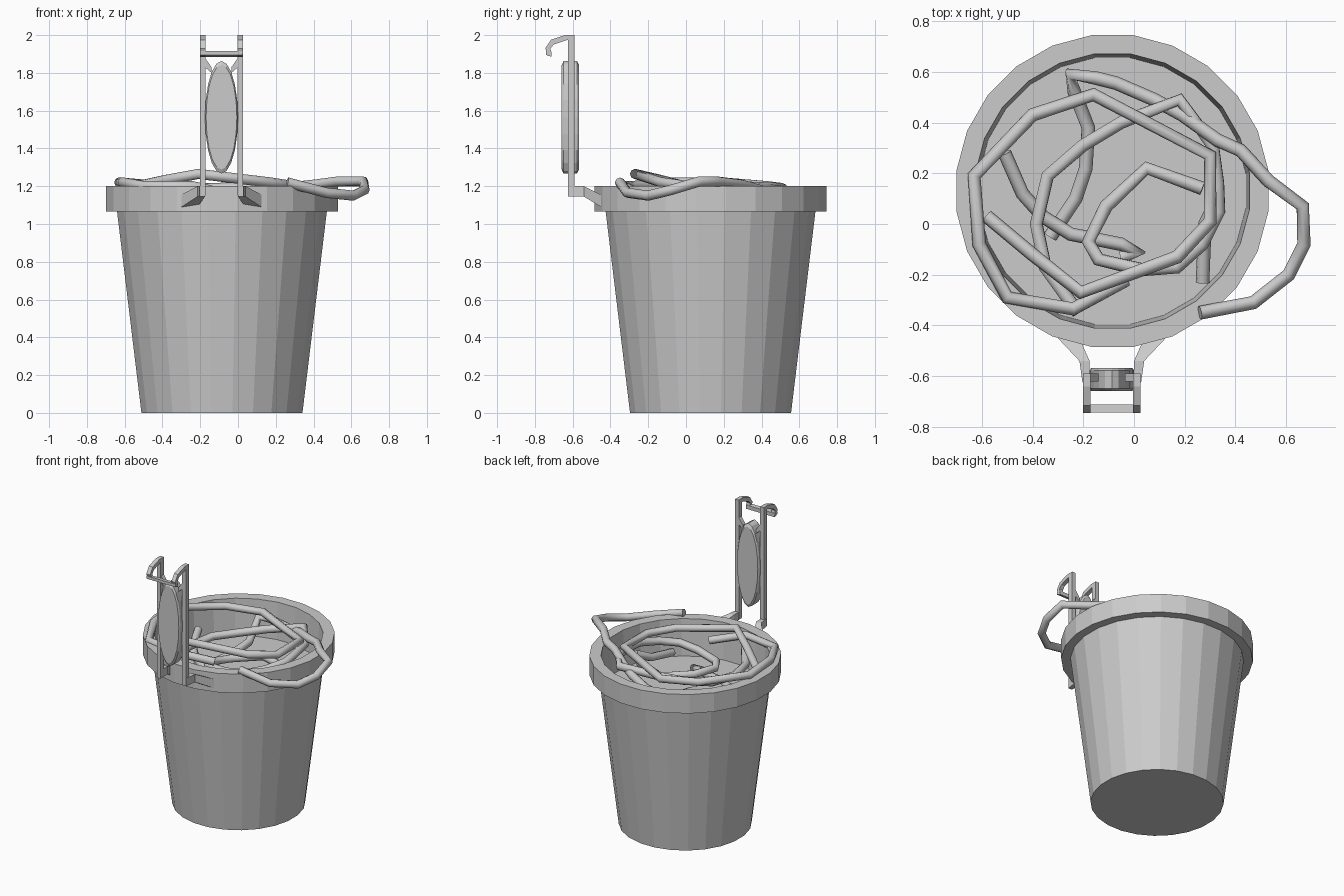
import bpy, bmesh
from math import cos, sin, pi

if "Cube" in bpy.data.objects:
    bpy.data.objects.remove(bpy.data.objects["Cube"])

CX, CY = -0.085, 0.13   # bucket axis
MX = -0.0875            # clip mirror plane


def finish(bm, name):
    bmesh.ops.recalc_face_normals(bm, faces=bm.faces)
    me = bpy.data.meshes.new(name)
    bm.to_mesh(me)
    bm.free()
    ob = bpy.data.objects.new(name, me)
    bpy.context.collection.objects.link(ob)
    return ob


def loft(name, rings):
    """Skin a list of equal-length vertex rings and cap both ends."""
    bm = bmesh.new()
    rows = [[bm.verts.new(p) for p in r] for r in rings]
    n = len(rows[0])
    for a, b in zip(rows, rows[1:]):
        for i in range(n):
            j = (i + 1) % n
            bm.faces.new((a[i], a[j], b[j], b[i]))
    bm.faces.new(rows[0])
    bm.faces.new(rows[-1])
    return finish(bm, name)


def lathe(name, profile, n=24):
    return loft(name, [[(CX + r * cos(2 * pi * (i + .5) / n), CY + r * sin(2 * pi * (i + .5) / n), z)
                        for i in range(n)] for r, z in profile])


def mirrored(x0, x1, side):
    return (x0, x1) if side > 0 else (2 * MX - x0, 2 * MX - x1)


def hose(name, pts, radius=0.027):
    cu = bpy.data.curves.new(name, 'CURVE')
    cu.dimensions = '3D'
    cu.bevel_depth = radius
    cu.bevel_resolution = 2
    cu.use_fill_caps = True
    sp = cu.splines.new('POLY')
    sp.points.add(len(pts) - 1)
    for p, co in zip(sp.points, pts):
        p.co = (*co, 1)
    ob = bpy.data.objects.new(name, cu)
    bpy.context.collection.objects.link(ob)
    bpy.ops.object.select_all(action='DESELECT')
    ob.select_set(True)
    bpy.context.view_layer.objects.active = ob
    bpy.ops.object.convert(target='MESH')


# Tapered bucket with a thick rim and a recessed floor
lathe("bucket", [(.43, 0), (.56, 1.065), (.62, 1.065), (.62, 1.2), (.545, 1.2), (.53, .94)])

# Two uprights, each ending in a forward hook, with a flared foot on the rim
hook = [(-.59, 1.15), (-.59, 2), (-.64, 2), (-.715, 1.975), (-.745, 1.93), (-.73, 1.89),
        (-.712, 1.9), (-.718, 1.93), (-.7, 1.95), (-.625, 1.975), (-.625, 1.15)]
feet = [(0, .028, -.625, 1.145, 1.2), (0, .04, -.54, 1.145, 1.2), (.04, .125, -.45, 1.09, 1.155)]
for side, label in ((1, "right"), (-1, "left")):
    xs = mirrored(-.003, .026, side)
    loft("upright_" + label, [[(x, y, z) for y, z in hook] for x in xs])
    rings = []
    for x0, x1, y, z0, z1 in feet:
        a, b = mirrored(x0, x1, side)
        rings.append([(a, y, z0), (b, y, z0), (b, y, z1), (a, y, z1)])
    loft("foot_" + label, rings)
    # small pins joining the paddle to the upright
    a, b = mirrored(-.035, 0, side)
    loft("paddle_pin_" + label, [[(a, -.62, 1.80), (a, -.59, 1.80), (a, -.59, 1.83), (a, -.62, 1.83)],
                                 [(b, -.62, 1.83), (b, -.59, 1.83), (b, -.59, 1.88), (b, -.62, 1.88)]])

# Crossbar between the hook tips
loft("hook_crossbar", [[(x, -.742, 1.895), (x, -.712, 1.885), (x, -.712, 1.912), (x, -.742, 1.915)]
                       for x in (-.2, .025)])

# Oval paddle
loft("paddle", [[(MX + .0875 * s * cos(2 * pi * i / 20), y, 1.565 + .298 * s * sin(2 * pi * i / 20))
                 for i in range(20)]
                for s, y in ((.93, -.658), (1, -.648), (1, -.577), (.93, -.567))])

# Coiled hose, in overlapping lengths
hose("hose_overhang", [
    (.26, -.35, 1.22), (.47, -.31, 1.165), (.61, -.2, 1.15), (.685 - .015, -.08, 1.18),
    (.665, .07, 1.225), (.53, .17, 1.225), (.42, .29, 1.21), (.33, .33, 1.2), (.19, .43, 1.17),
    (.08, .49, 1.14), (-.07, .555, 1.12), (-.15, .575, 1.12), (-.25, .59, 1.1),
    (-.235, .52, 1.05), (-.18, .38, 1.02), (-.19, .22, 1), (-.23, .1, .98), (-.33, -.05, .96)])
hose("hose_upper_coil", [
    (-.58, .03, 1.19), (-.4, -.12, 1.23), (-.21, -.27, 1.265), (.17, -.13, 1.22),
    (.3, .01, 1.2), (.3, .27, 1.2), (-.16, .51, 1.19), (-.4, .43, 1.2), (-.63, .19, 1.22),
    (-.61, -.08, 1.22), (-.5, -.29, 1.2), (-.24, -.335, 1.2), (-.03, -.22, 1.15)])
hose("hose_inner_coil", [
    (.27, .14, 1.05), (.05, .22, 1.04), (-.11, .07, 1.04), (-.18, -.07, 1.05), (-.14, -.14, 1.06),
    (.03, -.18, 1.08), (.17, -.17, 1.1), (.27, -.08, 1.12), (.335, .05, 1.14), (.33, .16, 1.15),
    (.31, .31, 1.16), (.18, .49, 1.18), (-.05, .4, 1.14), (-.2, .31, 1.11), (-.34, .19, 1.09),
    (-.385, 0, 1.08), (-.35, -.17, 1.08), (-.22, -.35, 1.1)])
hose("hose_low_coil", [
    (-.51, .28, 1.06), (-.44, .12, 1.02), (-.36, .03, 1), (-.25, -.04, .99),
    (-.05, -.08, .99), (.02, -.11, .98), (-.05, -.13, .97)])
hose("hose_end", [(.33, .1, 1.08), (.28, 0, 1.03), (.27, -.23, .98)])
